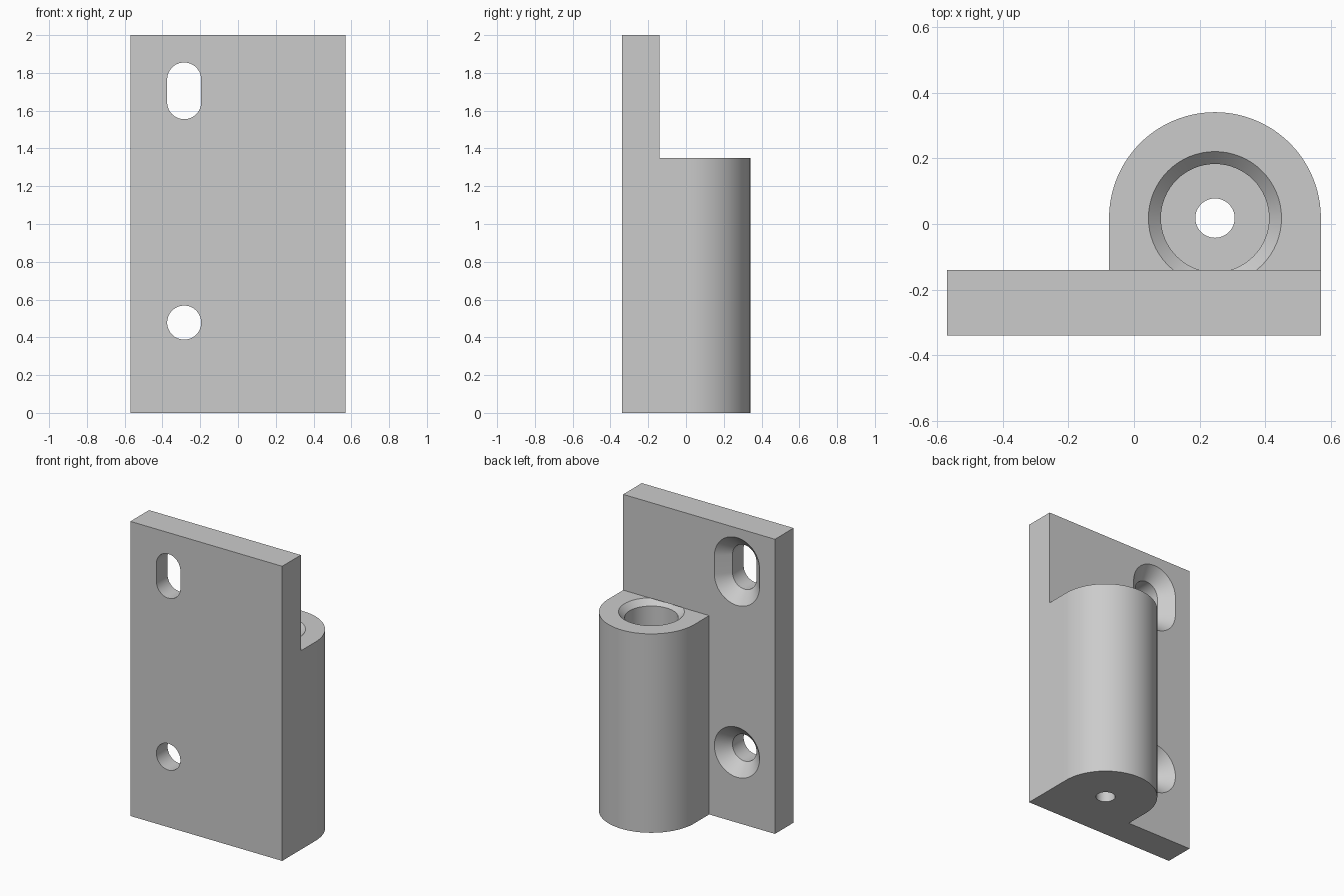
import bpy
import bmesh
from math import cos, sin, pi
from mathutils import Matrix

cube = bpy.data.objects.get("Cube")
if cube:
    bpy.data.objects.remove(cube, do_unlink=True)

metal = bpy.data.materials.new("light grey metal")
metal.use_nodes = True
metal.diffuse_color = (0.6, 0.6, 0.6, 1)
metal.node_tree.nodes["Principled BSDF"].inputs["Base Color"].default_value = (0.6, 0.6, 0.6, 1)

# Main dimensions
HALF_W, FRONT, BACK, HEIGHT = 0.57, -0.34, -0.14, 2.0
BOSS_X, BOSS_Y, BOSS_R, BOSS_TOP = 0.247, 0.018, 0.323, 1.35
HOLE_X, HOLE_R, SINK_R, SINK_DEPTH = -0.285, 0.09, 0.17, 0.08


def loft(name, sections, matrix=Matrix()):
    """Skin a solid through (outline, height) sections of equal point count."""
    bm = bmesh.new()
    rings = [[bm.verts.new((x, y, z)) for x, y in outline] for outline, z in sections]
    n = len(rings[0])
    for low, high in zip(rings, rings[1:]):
        for i in range(n):
            j = (i + 1) % n
            bm.faces.new((low[i], low[j], high[j], high[i]))
    bm.faces.new(rings[0][::-1])
    bm.faces.new(rings[-1])
    bmesh.ops.transform(bm, matrix=matrix, verts=bm.verts)
    bmesh.ops.recalc_face_normals(bm, faces=bm.faces)
    mesh = bpy.data.meshes.new(name)
    bm.to_mesh(mesh)
    bm.free()
    mesh.materials.append(metal)
    obj = bpy.data.objects.new(name, mesh)
    bpy.context.collection.objects.link(obj)
    return obj


def slot(r, half_len=0.0, n=32):
    """Circle, or a slot stretched along the second axis."""
    top = [(r * cos(pi * i / n), half_len + r * sin(pi * i / n)) for i in range(n + 1)]
    bottom = [(-x, -y) for x, y in top]
    return top + bottom if half_len else top[:-1] + bottom[:-1]


def combine(target, tool, operation):
    mod = target.modifiers.new(operation.lower(), "BOOLEAN")
    mod.object, mod.operation, mod.solver = tool, operation, "EXACT"
    bpy.context.view_layer.objects.active = target
    bpy.ops.object.modifier_apply(modifier=mod.name)
    bpy.data.objects.remove(tool, do_unlink=True)


# Mounting plate
rect = [(-HALF_W, FRONT), (HALF_W, FRONT), (HALF_W, BACK), (-HALF_W, BACK)]
bracket = loft("hinge_bracket", [(rect, 0), (rect, HEIGHT)])

# Round-backed boss, sunk into the plate
n = 64
arch = [(BOSS_X + BOSS_R * cos(pi * i / n), BOSS_Y + BOSS_R * sin(pi * i / n)) for i in range(n + 1)]
arch += [(BOSS_X - BOSS_R, BACK - 0.1), (BOSS_X + BOSS_R, BACK - 0.1)]
combine(bracket, loft("boss", [(arch, 0), (arch, BOSS_TOP)]), "UNION")

# Stepped pin bore with a chamfered mouth and a small through hole
BORE_R, MOUTH_R, PIN_R, FLOOR = 0.165, 0.203, 0.06, 0.2
bore = [(slot(PIN_R), -0.1), (slot(PIN_R), FLOOR), (slot(BORE_R), FLOOR),
        (slot(BORE_R), BOSS_TOP - (MOUTH_R - BORE_R)), (slot(MOUTH_R), BOSS_TOP),
        (slot(MOUTH_R), BOSS_TOP + 0.001)]
combine(bracket, loft("bore", bore, Matrix.Translation((BOSS_X, BOSS_Y, 0))), "DIFFERENCE")

# Countersunk screw hole and slot, opening wide at the back
for z, half_len in ((0.478, 0), (1.705, 0.06)):
    flare = SINK_R + (SINK_R - HOLE_R) / SINK_DEPTH * 0.02
    sections = [(slot(HOLE_R, half_len), FRONT - 0.1),
                (slot(HOLE_R, half_len), BACK - SINK_DEPTH),
                (slot(flare, half_len), BACK + 0.02)]
    turn = Matrix.Translation((HOLE_X, 0, z)) @ Matrix.Rotation(-pi / 2, 4, "X")
    combine(bracket, loft("screw_hole", sections, turn), "DIFFERENCE")

# Smooth curved walls, crisp edges
bpy.ops.object.select_all(action="DESELECT")
bracket.select_set(True)
bpy.context.view_layer.objects.active = bracket
bpy.ops.object.shade_smooth_by_angle(angle=pi / 6)
